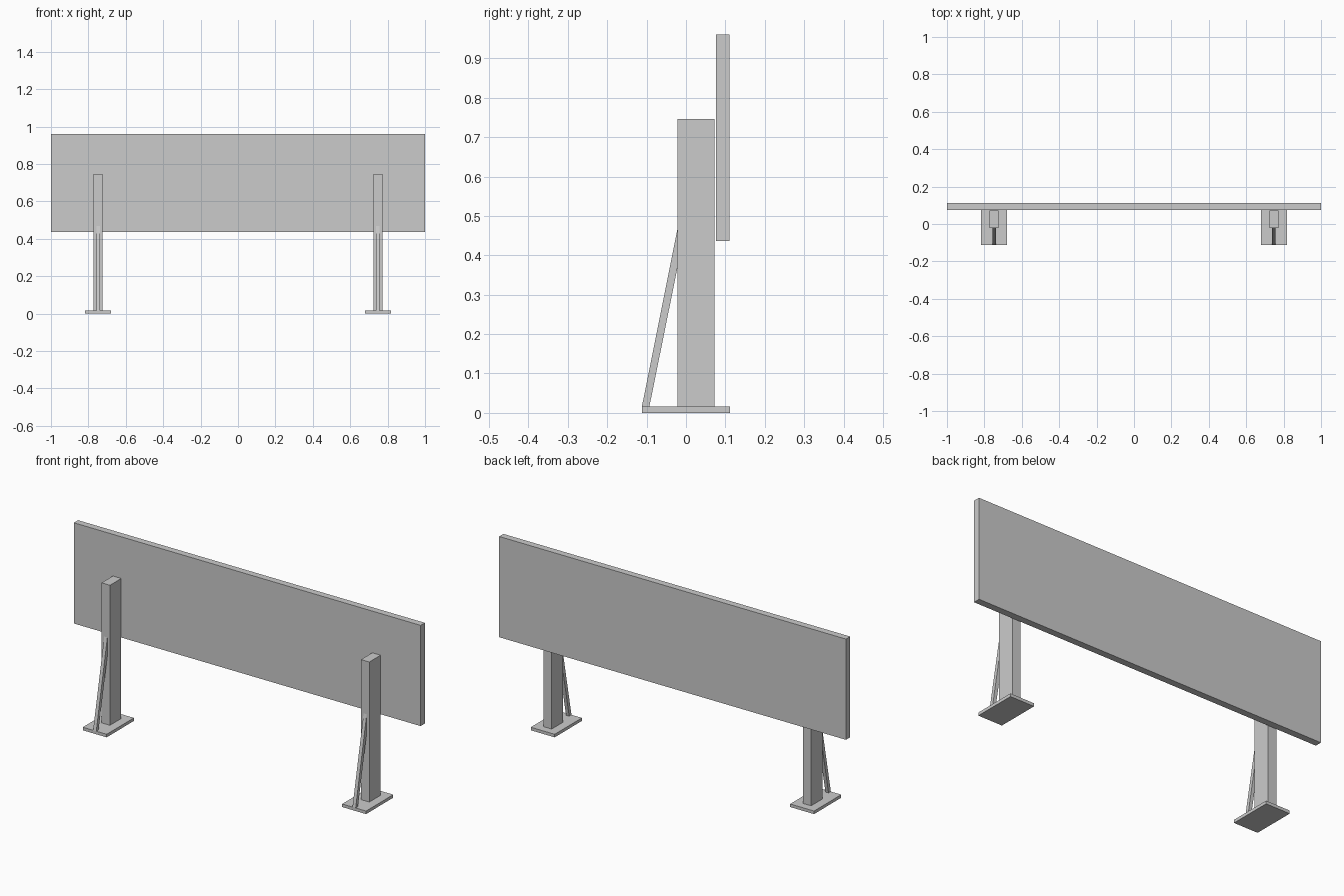
import bpy

if "Cube" in bpy.data.objects:
    bpy.data.objects.remove(bpy.data.objects["Cube"])

grey = bpy.data.materials.new("light grey")
grey.diffuse_color = (0.6, 0.6, 0.6, 1)
grey.use_nodes = True
grey.node_tree.nodes["Principled BSDF"].inputs["Base Color"].default_value = grey.diffuse_color


def prism(name, profile, x0, x1):
    """Extrude a (y, z) profile along x, counter-clockwise seen from +x."""
    n = len(profile)
    verts = [(x, y, z) for x in (x0, x1) for y, z in profile]
    faces = [list(range(n))[::-1], list(range(n, 2 * n))]
    faces += [(i, (i + 1) % n, n + (i + 1) % n, n + i) for i in range(n)]
    mesh = bpy.data.meshes.new(name)
    mesh.from_pydata(verts, [], faces)
    mesh.materials.append(grey)
    obj = bpy.data.objects.new(name, mesh)
    bpy.context.collection.objects.link(obj)
    return obj


def box(name, x0, x1, y0, y1, z0, z1):
    return prism(name, [(y0, z0), (y1, z0), (y1, z1), (y0, z1)], x0, x1)


# Long upright board
box("panel", -1, 1, 0.076, 0.111, 0.436, 0.961)

# Two feet, each with post and slanted brace
for side, cx in (("left", -0.748), ("right", 0.748)):
    box(side + "_base_plate", cx - 0.069, cx + 0.069, -0.112, 0.112, 0, 0.016)
    box(side + "_post", cx - 0.024, cx + 0.024, -0.021, 0.072, 0.016, 0.746)
    prism(side + "_brace",
          [(-0.112, 0.016), (-0.093, 0.016), (-0.021, 0.372), (-0.021, 0.47)],
          cx - 0.009, cx + 0.009)
